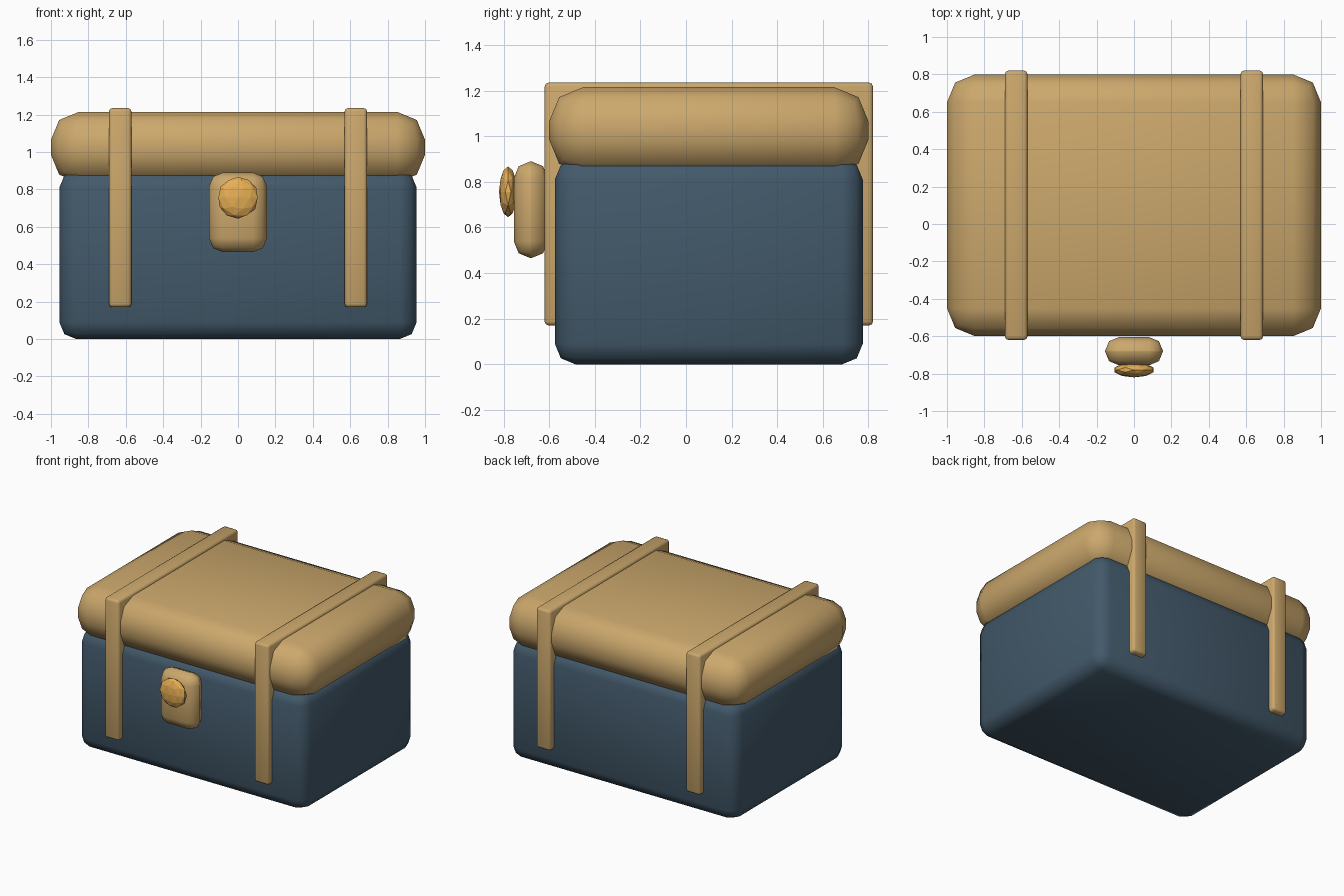
import bpy

if "Cube" in bpy.data.objects:
    bpy.data.objects.remove(bpy.data.objects["Cube"])


def material(name, rgb):
    mat = bpy.data.materials.new(name)
    mat.diffuse_color = (*rgb, 1)
    mat.use_nodes = True
    mat.node_tree.nodes["Principled BSDF"].inputs["Base Color"].default_value = mat.diffuse_color
    return mat


BLUE = material("blue_paint", (0.055, 0.10, 0.145))
TAN = material("tan_leather", (0.60, 0.39, 0.15))
GOLD = material("gold", (0.80, 0.43, 0.09))


def rounded_box(name, lo, hi, bevel, segments, mat):
    """Smooth box between two corners with bevelled edges."""
    centre = [(a + b) / 2 for a, b in zip(lo, hi)]
    bpy.ops.mesh.primitive_cube_add(size=1, location=centre)
    obj = bpy.context.object
    obj.name = name
    obj.scale = [b - a for a, b in zip(lo, hi)]
    bpy.ops.object.transform_apply(location=False, rotation=False, scale=True)
    mod = obj.modifiers.new("rounding", 'BEVEL')
    mod.width = bevel
    mod.segments = segments
    bpy.ops.object.modifier_apply(modifier=mod.name)
    bpy.ops.object.shade_smooth()
    obj.data.materials.append(mat)
    return obj


# Chest body and padded lid
rounded_box("chest_body", (-0.955, -0.575, 0), (0.955, 0.775, 0.90), 0.09, 2, BLUE)
rounded_box("lid", (-1, -0.60, 0.835), (1, 0.80, 1.215), 0.15, 2, TAN)

# Straps wrapping over lid, front and back
for side, label in ((-1, "left"), (1, "right")):
    x = side * 0.63
    rounded_box(f"{label}_strap", (x - 0.06, -0.62, 0.17), (x + 0.06, 0.82, 1.235),
                0.018, 2, TAN)

# Lock plate
rounded_box("lock_plate", (-0.155, -0.755, 0.465), (0.155, -0.605, 0.89), 0.074, 2, TAN)

# Faceted, flattened lock knob
bpy.ops.mesh.primitive_ico_sphere_add(subdivisions=2, radius=1, location=(0, -0.78, 0.756))
knob = bpy.context.object
knob.name = "lock_knob"
knob.scale = (0.11, 0.04, 0.111)
bpy.ops.object.transform_apply(location=False, rotation=False, scale=True)
knob.data.materials.append(GOLD)
